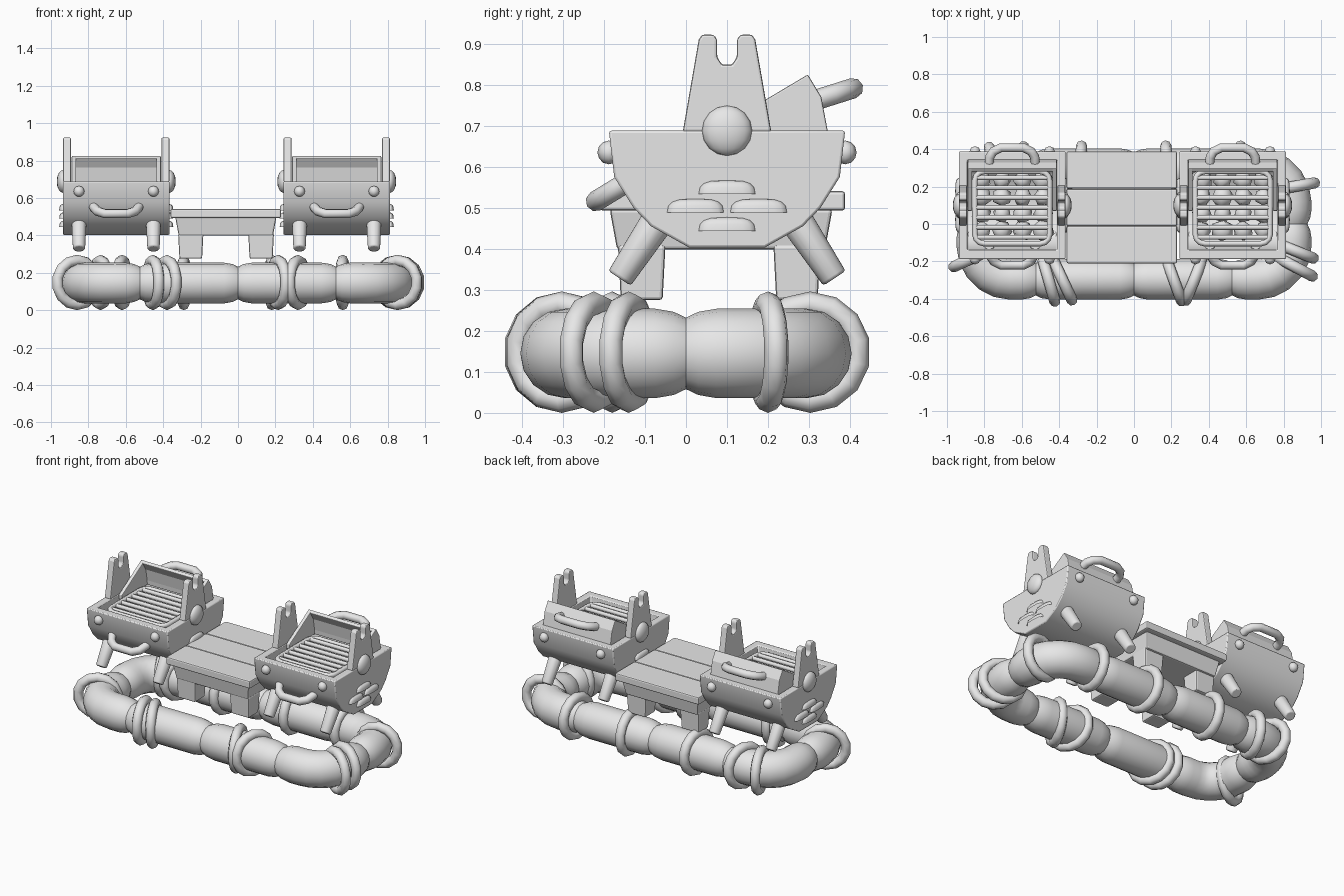
import bpy, bmesh, math, random
from mathutils import Vector

random.seed(4)
if "Cube" in bpy.data.objects:
    bpy.data.objects.remove(bpy.data.objects["Cube"])

grey = bpy.data.materials.new("light_grey")
grey.use_nodes = True
colour = (0.8, 0.8, 0.8, 1)
grey.diffuse_color = colour
grey.node_tree.nodes["Principled BSDF"].inputs["Base Color"].default_value = colour


def select(ob):
    bpy.ops.object.select_all(action="DESELECT")
    ob.select_set(True)
    bpy.context.view_layer.objects.active = ob


def finish(ob, name, smooth=None, bevel=0):
    ob.name = name
    ob.data.materials.clear()
    ob.data.materials.append(grey)
    select(ob)
    if smooth:
        bpy.ops.object.shade_smooth_by_angle(angle=math.radians(smooth))
    if bevel:
        mod = ob.modifiers.new("soft_edges", "BEVEL")
        mod.width, mod.segments, mod.limit_method = bevel, 2, "ANGLE"
    return ob


def from_bmesh(bm, name, **kw):
    bmesh.ops.recalc_face_normals(bm, faces=bm.faces)
    mesh = bpy.data.meshes.new(name)
    bm.to_mesh(mesh)
    bm.free()
    ob = bpy.data.objects.new(name, mesh)
    bpy.context.collection.objects.link(ob)
    return finish(ob, name, **kw)


def box(name, x, y, z, taper=0):
    """Box from (low, high) ranges on each axis; taper narrows the bottom."""
    bm = bmesh.new()
    bmesh.ops.create_cube(bm, size=1)
    for v in bm.verts:
        inset = taper if v.co.z < 0 else 0
        v.co = [sum(r) / 2 + c * (r[1] - r[0] - 2 * t)
                for c, r, t in zip(v.co, (x, y, z), (inset, inset, 0))]
    return from_bmesh(bm, name, bevel=0.008)


def prism(name, outline, x0, x1, bevel=0.006):
    """Extrude a (y, z) outline along x."""
    bm = bmesh.new()
    face = bm.faces.new([bm.verts.new((x0, y, z)) for y, z in outline])
    new = bmesh.ops.extrude_face_region(bm, geom=[face])["geom"]
    bmesh.ops.translate(bm, vec=(x1 - x0, 0, 0),
                        verts=[v for v in new if isinstance(v, bmesh.types.BMVert)])
    return from_bmesh(bm, name, bevel=bevel)


def tube(name, path, radius, sides=8, closed=False, scales=None, smooth=50):
    curve = bpy.data.curves.new(name, "CURVE")
    curve.dimensions = "3D"
    curve.twist_mode = "Z_UP" if closed else "MINIMUM"
    curve.bevel_depth, curve.bevel_resolution = radius, (sides - 4) // 2
    curve.use_fill_caps = True
    spline = curve.splines.new("POLY")
    spline.points.add(len(path) - 1)
    spline.use_cyclic_u = closed
    for i, p in enumerate(path):
        spline.points[i].co = (*p, 1)
        spline.points[i].radius = scales[i] if scales else 1
    ob = bpy.data.objects.new(name, curve)
    bpy.context.collection.objects.link(ob)
    select(ob)
    bpy.ops.object.convert(target="MESH")
    return finish(bpy.context.object, name, smooth=smooth)


def rod(name, a, b, r1, r2, sides=10, bevel=0):
    a, b = Vector(a), Vector(b)
    bpy.ops.mesh.primitive_cone_add(vertices=sides, radius1=r1, radius2=r2,
                                    depth=(b - a).length, location=(a + b) / 2,
                                    rotation=(b - a).to_track_quat("Z", "Y").to_euler())
    return finish(bpy.context.object, name, smooth=50, bevel=bevel)


def ball(name, centre, size, segments=16, rings=8):
    bpy.ops.mesh.primitive_uv_sphere_add(segments=segments, ring_count=rings, radius=1,
                                         location=centre, rotation=(0, 0, 0))
    bpy.context.object.scale = size
    return finish(bpy.context.object, name, smooth=60)


# Float: closed tube of pinched segments
FX, FY, FZ, BEND = 0.84, 0.295, 0.145, 0.18
quarter = [(x, -FY, r) for x, r in ((0, .8), (.03, .93), (.075, 1), (.445, 1), (.495, .93),
                                    (.525, .8), (.555, .93), (.6, 1))]
for i in range(6):
    a = math.radians(18 * i)
    quarter.append((FX - BEND + BEND * math.sin(a), BEND - FY - BEND * math.cos(a), 1))
quarter += [(FX, -.075, 1), (FX, -.03, .93), (FX, 0, .8)]
loop = []
for sx, sy, step in ((1, 1, 1), (1, -1, -1), (-1, -1, 1), (-1, 1, -1)):
    loop += [(sx * x, sy * y, r) for x, y, r in quarter[::step][:-1]]
tube("float_tube", [(x, y, FZ) for x, y, r in loop], 0.109, 16, True,
     [r for x, y, r in loop], smooth=32)

# Rope ties: position and direction around the float
TY = 0.303
ties = [(-.455, -TY, 16), (-.38, -TY, 25), (.215, -TY, 20), (.32, -TY, -22),
        (-.735, TY, 20), (-.62, TY, -15), (-.29, TY, -5), (.18, TY, 5), (.56, TY, -5),
        (.853, -.225, 62), (.853, -.14, 68), (.853, .2, 100), (-.86, -.18, 115)]
for i, (x, y, angle) in enumerate(ties):
    bpy.ops.mesh.primitive_torus_add(major_segments=14, minor_segments=8, major_radius=.118,
                                     minor_radius=.03, location=(x, y, FZ + .003),
                                     rotation=(0, math.pi / 2, math.radians(angle)))
    finish(bpy.context.object, f"rope_tie_{i + 1}", smooth=60)

# Table
for i in range(3):
    y = -.21 + .2 * i
    box(f"table_plank_{i + 1}", (-.36, .23), (y, y + .198), (.493, .541))
box("table_apron", (-.335, .205), (-.186, .357), (.398, .496), taper=.018)
for side, x in (("right", (-.32, -.185)), ("left", (.055, .192))):
    for end, y in (("front", (-.166, -.05)), ("back", (.213, .328))):
        box(f"table_{end}_{side}_leg", x, y, (.275, .41), taper=.007)

# Grill outlines, as offsets from the centre line for the symmetric ones
GY, HALF, WALL = 0.1, 0.285, 0.045
half_body = [(.288, .688), (.275, .575), (.228, .5), (.185, .455), (.092, .403)]
half_inner = [(.243, .75), (.232, .585), (.195, .525), (.16, .49), (.08, .445)]
half_ear = [(.108, .685), (.069, .91), (.061, .922), (.032, .922), (.024, .91), (.024, .867), (.012, .849)]


def mirrored(half):
    return [(GY - y, z) for y, z in half] + [(GY + y, z) for y, z in reversed(half)]


body, inner, ear = mirrored(half_body), mirrored(half_inner), mirrored(half_ear)
lid_outer = [(.347, .66), (.345, .69), (.33, .77), (.297, .825)]
lid_inner = [(.28, .812), (.31, .763), (.323, .69), (.325, .66)]
cheek = lid_outer + [(.07, .69), (.07, .66)]


def bowl(name, cx):
    """Solid trough with the inside cut away."""
    ob = prism(name, body, cx - HALF, cx + HALF, 0)
    cutter = prism(name + "_cutter", inner, cx - HALF + WALL, cx + HALF - WALL, 0)
    mod = ob.modifiers.new("hollow", "BOOLEAN")
    mod.operation, mod.object, mod.solver = "DIFFERENCE", cutter, "EXACT"
    select(ob)
    bpy.ops.object.modifier_apply(modifier=mod.name)
    bpy.data.objects.remove(cutter)
    finish(ob, name, smooth=38, bevel=.006)
    ob.modifiers["soft_edges"].angle_limit = math.radians(40)


def handle(name, cx, base, out):
    shape = ((-.122, -.15), (-.12, .35), (-.1, .72), (-.06, .95), (.06, .95), (.1, .72), (.12, .35), (.122, -.15))
    tube(name, [(cx + u, base[0] + out[0] * v, base[1] + out[1] * v) for u, v in shape], .025)


def vent(name, wall_x, out, y, z):
    """Rounded louvre with a flat underside."""
    bm = bmesh.new()
    bmesh.ops.create_uvsphere(bm, u_segments=16, v_segments=8, radius=1)
    geom = bm.verts[:] + bm.edges[:] + bm.faces[:]
    cut = bmesh.ops.bisect_plane(bm, geom=geom, plane_co=(0, 0, 0), plane_no=(0, 0, 1), clear_inner=True)
    bmesh.ops.holes_fill(bm, edges=[e for e in cut["geom_cut"] if isinstance(e, bmesh.types.BMEdge)])
    for v in bm.verts:
        u = math.copysign(abs(v.co.y) ** .6, v.co.y)
        v.co = (wall_x + v.co.x * .02, y + u * .069, z + max(v.co.z, 0) ** .75 * .033)
    from_bmesh(bm, name, smooth=40)


for tag, cx in (("right", -.651), ("left", .528)):
    n = f"{tag}_grill_"
    bowl(n + "bowl", cx)
    for s in (-1, 1):
        side = "left" if s > 0 else "right"
        wall = cx + s * HALF
        prism(n + side + "_ear", ear, wall - s * .043, wall - s * .001)
        ball(n + side + "_pivot", (wall, GY, .688), (.033, .061, .061))
        for i, (y, z) in enumerate(((0, .534), (-.077, .489), (.077, .489), (0, .444))):
            vent(f"{n}{side}_vent_{i + 1}", wall, s, GY + y, z)
        # Lid cheek, legs and bolts
        prism(n + side + "_lid_cheek", cheek, cx + s * .238, cx + s * .215, .004)
        for end, d in (("front", -1), ("back", 1)):
            x = cx + s * .199
            rod(f"{n}{end}_{side}_leg", (x, GY + d * .262, .328), (x, GY + d * .155, .49), .034, .043, bevel=.008)
            ball(f"{n}{end}_{side}_bolt", (x, GY + d * .288, .635), (.029, .028, .029), 8, 6)
    # Open lid and handles
    prism(n + "lid_back", lid_outer + lid_inner, cx - .236, cx + .236, .004)
    handle(n + "lid_handle", cx, (.33, .767), (.082, .026))
    handle(n + "front_handle", cx, (-.135, .568), (-.09, -.055))
    # Grate
    frame = []
    for k in range(4):
        for j in range(4):
            a = math.radians(90 * k + 30 * j)
            qx, qy = (1, -1, -1, 1)[k], (1, 1, -1, -1)[k]
            frame.append((cx + qx * .15 + .05 * math.cos(a), GY - .012 + qy * .143 + .05 * math.sin(a), .665))
    tube(n + "grate_frame", frame, .015, 8, True)
    for i in range(7):
        y = GY - .012 + (i - 3) * .053
        rod(f"{n}grate_bar_{i + 1}", (cx - .195, y, .665), (cx + .195, y, .665), .013, .013, 8)
    # Coals
    for i in range(16):
        bpy.ops.mesh.primitive_ico_sphere_add(
            subdivisions=1, radius=random.uniform(.05, .065),
            location=(cx + (i % 4 - 1.5) * .11, GY + (i // 4 - 1.5) * .09, random.uniform(.53, .56)),
            rotation=[random.uniform(0, 6) for _ in range(3)])
        finish(bpy.context.object, f"{n}coal_{i + 1}", smooth=60)
